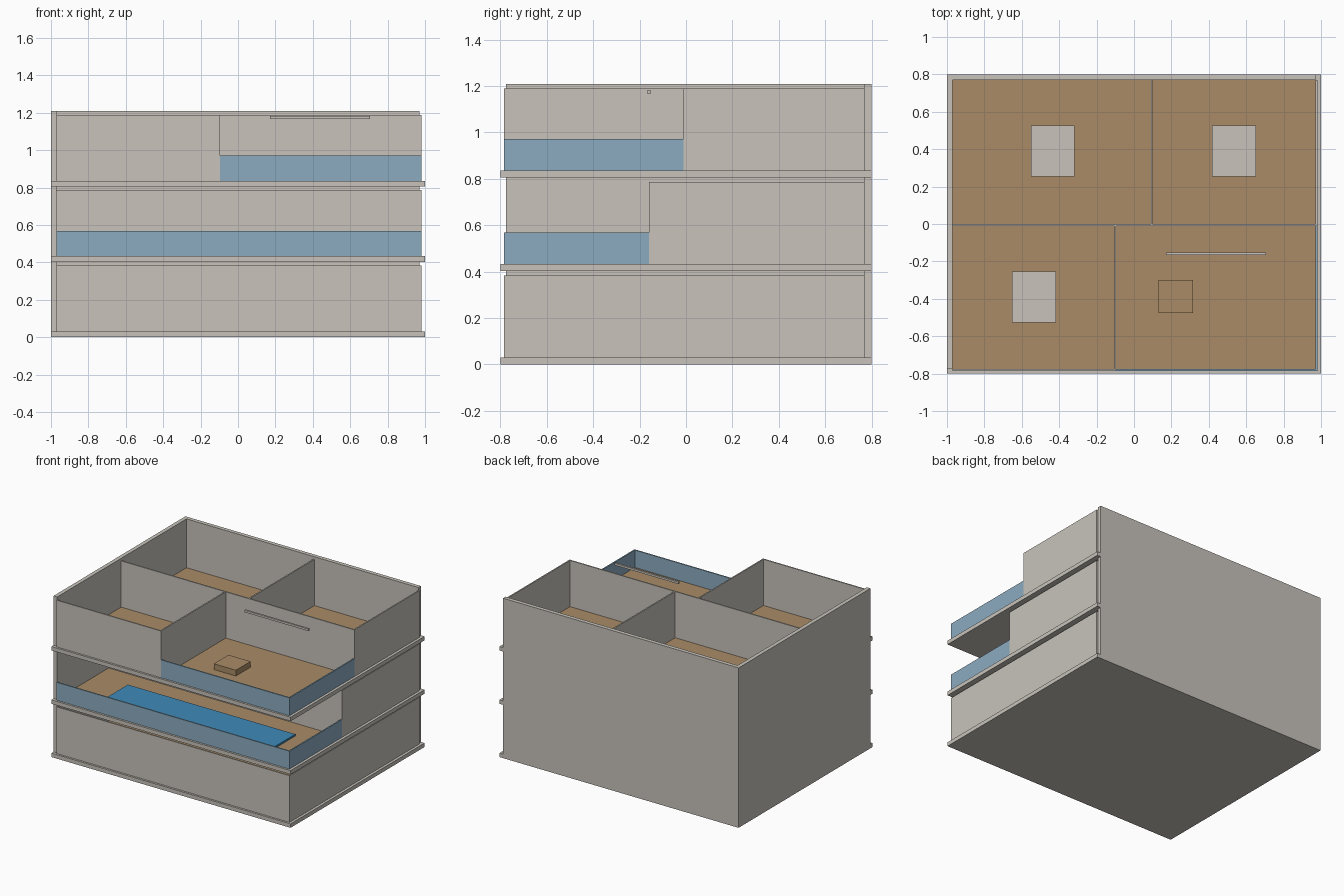
import bpy
import bmesh

if "Cube" in bpy.data.objects:
    bpy.data.objects.remove(bpy.data.objects["Cube"], do_unlink=True)


def material(name, rgb):
    m = bpy.data.materials.new(name)
    m.use_nodes = True
    m.diffuse_color = (*rgb, 1)
    m.node_tree.nodes["Principled BSDF"].inputs["Base Color"].default_value = (*rgb, 1)
    return m


plaster = material("warm_grey_plaster", (0.58, 0.55, 0.50))
wood = material("tan_wood", (0.40, 0.26, 0.135))
glass = material("pale_blue_glass", (0.26, 0.41, 0.53))
water = material("pool_blue", (0.05, 0.26, 0.49))


def box(name, mat, x, y, z):
    """Box from (min, max) pairs along each axis."""
    bm = bmesh.new()
    bmesh.ops.create_cube(bm, size=1)
    for v in bm.verts:
        v.co = [lo + (c + 0.5) * (hi - lo) for c, (lo, hi) in zip(v.co, (x, y, z))]
    mesh = bpy.data.meshes.new(name)
    bm.to_mesh(mesh)
    bm.free()
    mesh.materials.append(mat)
    ob = bpy.data.objects.new(name, mesh)
    bpy.context.collection.objects.link(ob)
    return ob


STOREY, SLAB, WALL, RAIL, THIN = 0.403, 0.03, 0.383, 0.165, 0.01
LEFT, RIGHT, FRONT, BACK = -0.97, 0.98, -0.785, 0.77
SPLIT = -0.095                       # edge of the top terrace
TERRACE = (-0.16, 0.0)               # back edges of the two terraces

# Parts shared by every storey
for i, name in enumerate(("ground", "middle", "top")):
    z = i * STOREY
    box(name + "_slab", plaster, (-1, 1), (-0.8, 0.8), (z, z + SLAB))
    box(name + "_floor", wood, (LEFT, RIGHT - THIN), (FRONT + THIN, BACK),
        (z + SLAB, z + SLAB + 0.004))
    tall = (z + SLAB, z + STOREY)
    box(name + "_side_wall", plaster, (-1, LEFT), (FRONT + THIN, 0.8), tall)
    box(name + "_back_wall", plaster, (LEFT, 0.97), (BACK, 0.8), tall)


def thin_wall(name, mat, level, height, x=None, y=None):
    """Thin wall; a single number on an axis means one wall thickness."""
    z = level * STOREY
    x = x if isinstance(x, tuple) else (x, x + THIN)
    y = y if isinstance(y, tuple) else (y, y + THIN)
    return box(name, mat, x, y, (z + SLAB, z + height))


SIDE = RIGHT - THIN

# Ground storey, closed all round
thin_wall("ground_front_wall", plaster, 0, WALL, (LEFT, RIGHT), FRONT)
thin_wall("ground_right_wall", plaster, 0, WALL, SIDE, (FRONT + THIN, BACK))

# Middle storey with a full width pool terrace
thin_wall("middle_right_wall", plaster, 1, WALL, SIDE, (TERRACE[0], BACK))
thin_wall("middle_terrace_wall", plaster, 1, WALL, (LEFT, SIDE), TERRACE[0])
thin_wall("middle_front_railing", glass, 1, RAIL, (LEFT, RIGHT), FRONT)
thin_wall("middle_side_railing", glass, 1, RAIL, SIDE, (FRONT + THIN, TERRACE[0]))
z = STOREY + SLAB
box("pool", water, (-0.69, 0.71), (-0.585, -0.33), (z, z + 0.018))

# Top storey with three rooms and a corner terrace
thin_wall("top_front_wall", plaster, 2, WALL, (LEFT, SPLIT), FRONT)
thin_wall("top_right_wall", plaster, 2, WALL, SIDE, (TERRACE[1], BACK))
thin_wall("top_cross_wall", plaster, 2, WALL, (LEFT, RIGHT), TERRACE[1] - THIN)
thin_wall("top_back_partition", plaster, 2, WALL, 0.09, (TERRACE[1], BACK))
thin_wall("top_front_partition", plaster, 2, WALL, SPLIT - THIN,
          (FRONT + THIN, TERRACE[1] - THIN))
thin_wall("top_front_railing", glass, 2, RAIL, (SPLIT, RIGHT), FRONT)
thin_wall("top_side_railing", glass, 2, RAIL, SIDE, (FRONT + THIN, TERRACE[1] - THIN))

# Furniture on the top storey
z = 2 * STOREY + SLAB
for name, cx, cy in (("left_bed", 0.535, 0.39), ("back_bed", -0.435, 0.39),
                     ("front_bed", -0.535, -0.39)):
    box(name, plaster, (cx - 0.117, cx + 0.117), (cy - 0.136, cy + 0.136), (z, z + 0.045))
box("terrace_table", wood, (0.13, 0.315), (-0.475, -0.3), (z, z + 0.048))
box("hanging_bar", plaster, (0.17, 0.705), (-0.166, -0.152), (1.166, 1.182))
